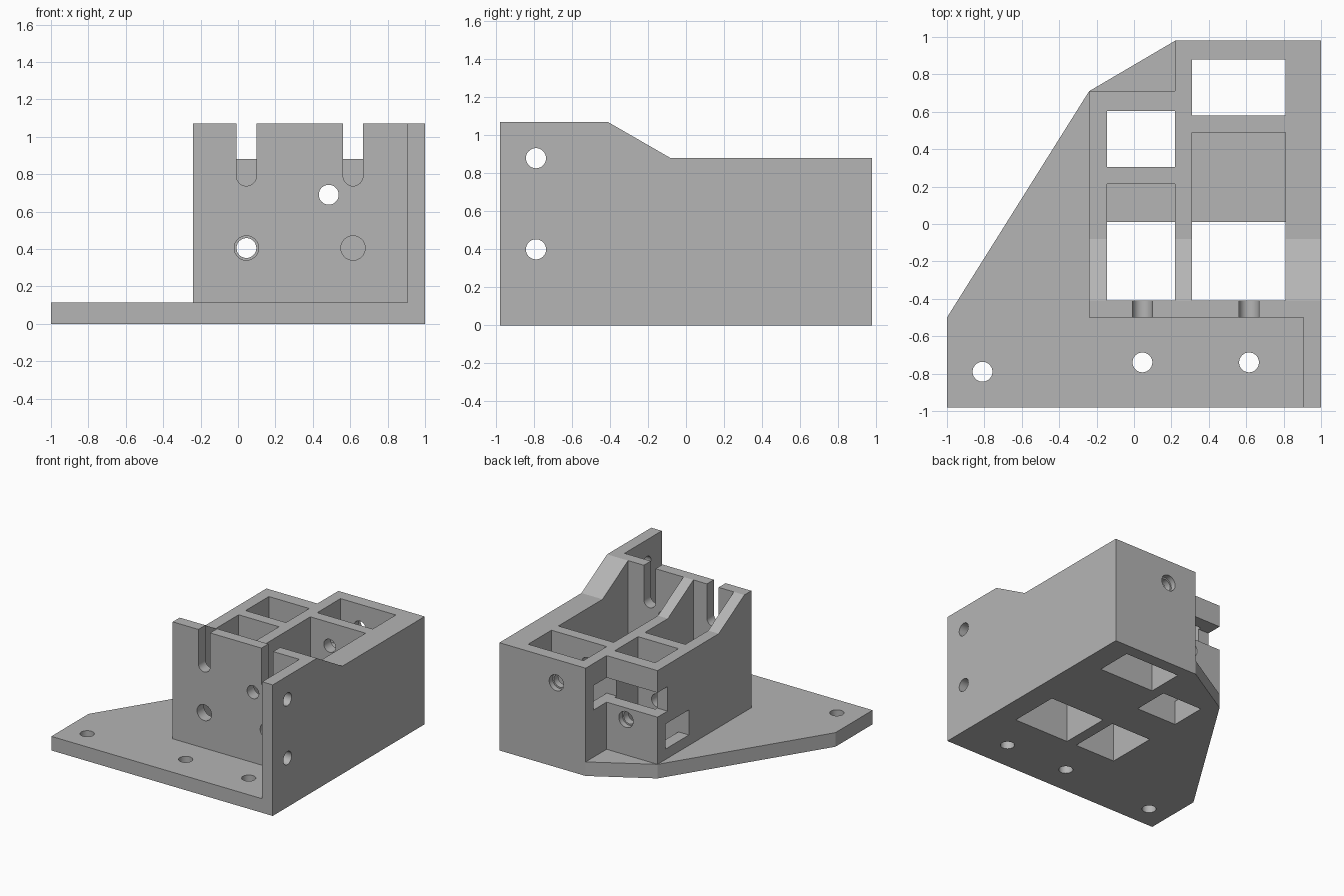
import bpy
import bmesh
from math import radians
from mathutils import Matrix, Vector

cube = bpy.data.objects.get("Cube")
if cube:
    bpy.data.objects.remove(cube, do_unlink=True)

grey = bpy.data.materials.new("plain grey")
grey.use_nodes = True
colour = (0.46, 0.46, 0.46, 1)
grey.diffuse_color = colour
grey.node_tree.nodes["Principled BSDF"].inputs["Base Color"].default_value = colour


def finish(name, bm):
    bmesh.ops.recalc_face_normals(bm, faces=bm.faces)
    mesh = bpy.data.meshes.new(name)
    bm.to_mesh(mesh)
    bm.free()
    mesh.materials.append(grey)
    obj = bpy.data.objects.new(name, mesh)
    bpy.context.collection.objects.link(obj)
    return obj


def prism(name, points, depth):
    """Extrude a closed outline along a vector."""
    bm = bmesh.new()
    face = bm.faces.new([bm.verts.new(p) for p in points])
    result = bmesh.ops.extrude_face_region(bm, geom=[face], use_keep_orig=True)
    top = [v for v in result["geom"] if isinstance(v, bmesh.types.BMVert)]
    bmesh.ops.translate(bm, verts=top, vec=Vector(depth))
    return finish(name, bm)


def box(x, y, z, name="cutter"):
    points = [(x[0], y[0], z[0]), (x[1], y[0], z[0]), (x[1], y[1], z[0]), (x[0], y[1], z[0])]
    return prism(name, points, (0, 0, z[1] - z[0]))


def rod(axis, centre, radius, length):
    """Round cutter along an axis, centred on a point."""
    turn = {"X": Matrix.Rotation(radians(90), 4, "Y"),
            "Y": Matrix.Rotation(radians(90), 4, "X"),
            "Z": Matrix.Identity(4)}[axis]
    bm = bmesh.new()
    bmesh.ops.create_cone(bm, cap_ends=True, segments=48, radius1=radius, radius2=radius,
                          depth=length, matrix=Matrix.Translation(centre) @ turn)
    return finish("cutter", bm)


def combine(target, other, operation="DIFFERENCE"):
    """Apply a boolean and discard the helper."""
    other.hide_render = True
    mod = target.modifiers.new("boolean", "BOOLEAN")
    mod.operation = operation
    mod.solver = "EXACT"
    mod.object = other
    bpy.context.view_layer.objects.active = target
    bpy.ops.object.modifier_apply(modifier=mod.name)
    bpy.data.objects.remove(other, do_unlink=True)


FLOOR = 0.115
BORE, WIDE = 0.053, 0.065
LEFT_X, RIGHT_X = (-0.145, 0.22), (0.31, 0.81)
SLOT_X = (0.045, 0.615)


def side_profile(x, front, bottom):
    return [(x, front, bottom), (x, 0.98, bottom), (x, 0.98, 0.88), (x, -0.08, 0.88),
            (x, -0.41, 1.07), (x, front, 1.07)]


# Main block with a stepped back corner
body = prism("body", side_profile(-0.24, -0.5, 0.05), (1.19, 0, 0))
combine(body, box((-0.5, 0.22), (0.71, 1.2), (-0.2, 1.3)))

# Base plate and full length side wall joined to it
plate = [(-1, -0.98, 0), (1, -0.98, 0), (1, 0.98, 0), (0.22, 0.98, 0), (-0.24, 0.71, 0), (-1, -0.5, 0)]
bracket = prism("mounting_bracket", plate, (0, 0, FLOOR))
combine(bracket, prism("side_wall", side_profile(0.905, -0.98, 0), (0.095, 0, 0)), "UNION")
combine(bracket, body, "UNION")

# Front pockets, open below at the front and floored at the back
for x, back in ((LEFT_X, 0.215), (RIGHT_X, 0.49)):
    combine(bracket, box(x, (-0.41, back), (FLOOR, 1.3)))
    combine(bracket, box(x, (-0.41, 0.01), (-0.2, 0.3)))

# Rear pockets right through
combine(bracket, box(LEFT_X, (0.305, 0.605), (-0.2, 1.3)))
combine(bracket, box(RIGHT_X, (0.58, 0.88), (-0.2, 1.3)))

# Sideways windows into the rear pockets
combine(bracket, box((-0.4, -0.1), (0.305, 0.605), (0.2, 0.405)))
combine(bracket, box((-0.4, 0.35), (0.58, 0.88), (0.5, 0.7)))

# Round bottomed slots and wide holes in the front plate
for x in SLOT_X:
    combine(bracket, box((x - BORE, x + BORE), (-0.6, -0.35), (0.79, 1.3)))
    combine(bracket, rod("Y", (x, -0.45, 0.79), BORE, 0.2))
    combine(bracket, rod("Y", (x, -0.45, 0.405), WIDE, 0.2))

# Long bores from front to back, widened at the back face
for x, z, back in ((0.045, 0.405, 0.71), (0.485, 0.69, 0.98)):
    combine(bracket, rod("Y", (x, 0.1, z), BORE, 2.2))
    combine(bracket, rod("Y", (x, back, z), WIDE, 0.09))

# Screw holes in the side wall and the base
for z in (0.40, 0.88):
    combine(bracket, rod("X", (0.95, -0.79, z), BORE, 0.3))
for x, y in ((-0.81, -0.79), (SLOT_X[0], -0.74), (SLOT_X[1], -0.74)):
    combine(bracket, rod("Z", (x, y, 0.05), BORE, 0.4))

# Smooth bores with crisp edges
bpy.ops.object.select_all(action="DESELECT")
bracket.select_set(True)
bpy.context.view_layer.objects.active = bracket
bpy.ops.object.shade_smooth_by_angle(angle=radians(20))
